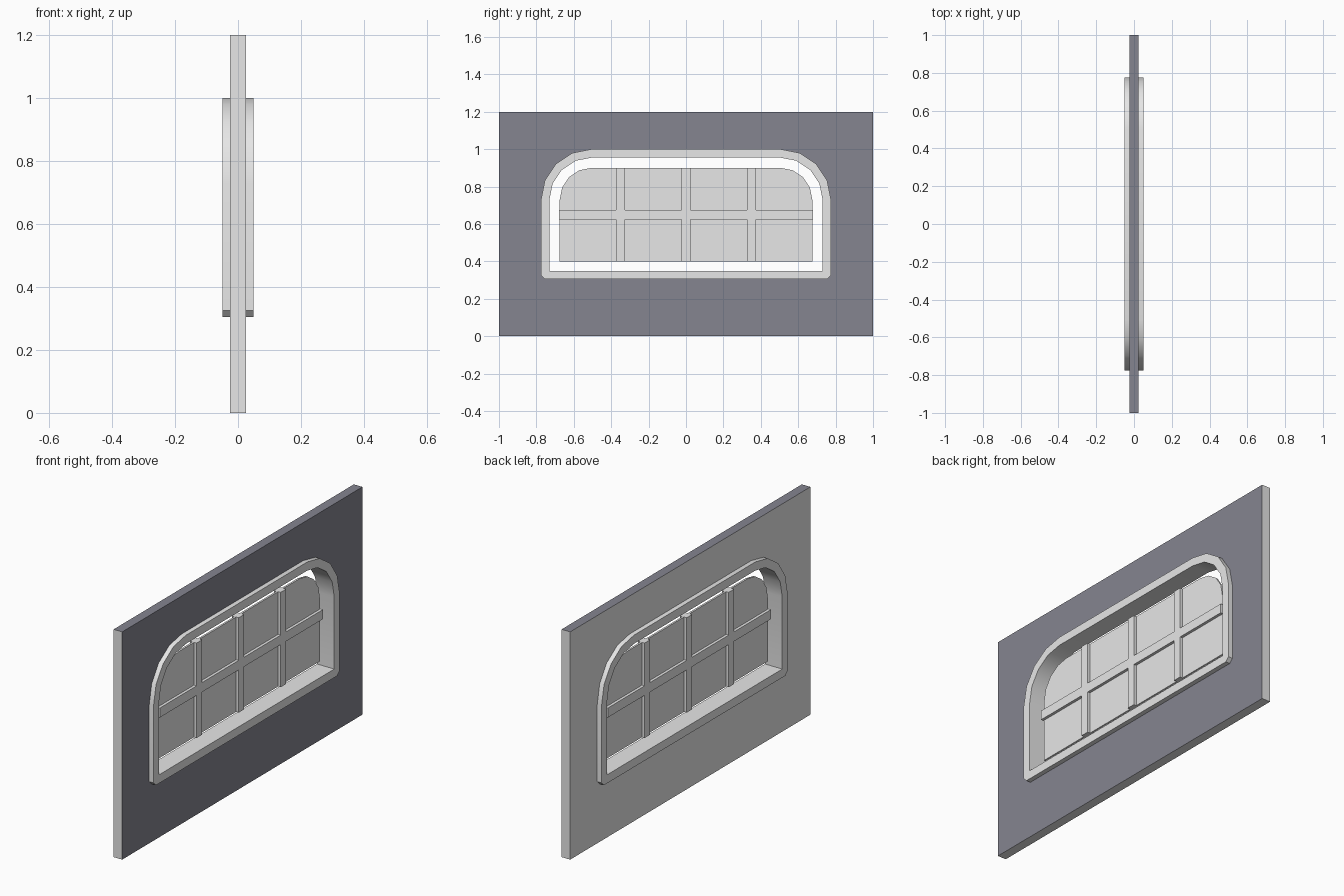
import bpy, bmesh, math
from mathutils import Vector

if "Cube" in bpy.data.objects:
    bpy.data.objects.remove(bpy.data.objects["Cube"])


def material(name, rgb):
    m = bpy.data.materials.new(name)
    m.diffuse_color = (*rgb, 1)
    m.use_nodes = True
    m.node_tree.nodes["Principled BSDF"].inputs["Base Color"].default_value = m.diffuse_color
    return m


LIGHT = material("pale_grey", (0.8, 0.8, 0.8))
DARK = material("slate_grey", (0.235, 0.235, 0.28))


def window_outline(half, bottom, radius, chamfer=0.0, steps=4):
    """Outline in (y, z): square base, rounded upper corners."""
    cy, cz = half - radius, 0.73
    right = [(half - chamfer, bottom)]
    if chamfer:
        right.append((half, bottom + chamfer))
    for i in range(steps + 1):
        a = math.pi / 2 * i / steps
        right.append((cy + radius * math.cos(a), cz + radius * math.sin(a)))
    return right + [(-y, z) for y, z in reversed(right)]


def prism(name, loops, depth, mats=(LIGHT,)):
    """Extrude an outline (with optional hole) through x = -depth..depth."""
    bm = bmesh.new()
    rings = []
    for x in (-depth, depth):
        edges = []
        for loop in loops:
            vs = [bm.verts.new((x, y, z)) for y, z in loop]
            edges += [bm.edges.new((v, vs[i - 1])) for i, v in enumerate(vs)]
            rings.append(vs)
        bmesh.ops.triangle_fill(bm, edges=edges, use_beauty=True,
                                normal=Vector((1, 0, 0)))
    n = len(loops)
    for a, b in zip(rings[:n], rings[n:]):
        for i in range(len(a)):
            bm.faces.new((a[i - 1], a[i], b[i], b[i - 1]))
    bmesh.ops.recalc_face_normals(bm, faces=bm.faces)
    bm.normal_update()
    me = bpy.data.meshes.new(name)
    bm.to_mesh(me)
    bm.free()
    ob = bpy.data.objects.new(name, me)
    bpy.context.collection.objects.link(ob)
    for m in mats:
        me.materials.append(m)
    return ob


def rect(y0, y1, z0, z1):
    return [(y0, z0), (y1, z0), (y1, z1), (y0, z1)]


outer = window_outline(0.775, 0.305, 0.27, chamfer=0.02)
inner = window_outline(0.73, 0.35, 0.225)
pane = window_outline(0.675, 0.40, 0.17)

# Wall panel: dark on its right side and top, pale elsewhere
wall = prism("wall_panel", [rect(-1, 1, 0, 1.2), outer], 0.025, (LIGHT, DARK))
for p in wall.data.polygons:
    if p.normal.x > 0.9 or (p.normal.z > 0.9 and p.center.z > 1.19):
        p.material_index = 1

# Window surround, standing proud of the wall on both sides
frame = prism("window_frame", [outer, inner], 0.05)
bpy.context.view_layer.objects.active = frame
frame.select_set(True)
bpy.ops.object.shade_smooth_by_angle(angle=math.radians(30))

# Window pane, floating inside the surround
prism("window_pane", [pane], 0.005)

# Glazing bars
for i, y in enumerate((-0.35, 0, 0.35)):
    prism(f"upright_bar_{i + 1}", [rect(y - 0.023, y + 0.023, 0.40, 0.90)], 0.02)
prism("cross_bar", [rect(-0.68, 0.68, 0.625, 0.675)], 0.02)
